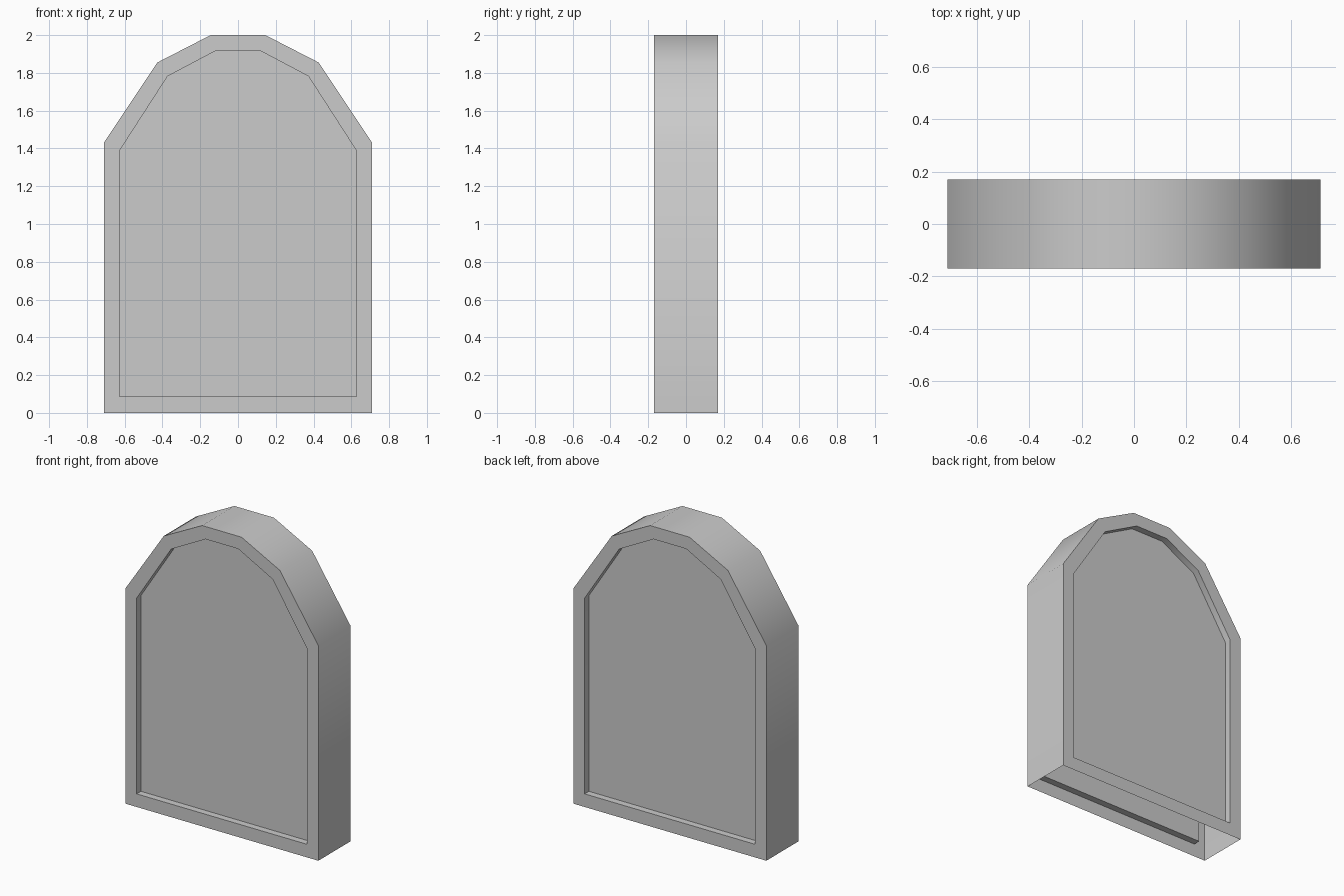
import bpy, bmesh, math

cube = bpy.data.objects.get("Cube")
if cube:
    bpy.data.objects.remove(cube, do_unlink=True)

HALF_DEPTH = 0.17
RECESS = 0.045

# Right halves of the arched outlines, from bottom to top
OUTER = [(0.71, 0), (0.71, 1.43), (0.427, 1.855), (0.145, 2)]
INNER = [(0.627, 0.087), (0.627, 1.388), (0.373, 1.782), (0.12, 1.916)]


def grey_material():
    mat = bpy.data.materials.new("plain_grey")
    colour = (0.6, 0.6, 0.6, 1)
    mat.use_nodes = True
    mat.diffuse_color = colour
    for node in mat.node_tree.nodes:
        if node.type == 'BSDF_PRINCIPLED':
            node.inputs["Base Color"].default_value = colour
    return mat


def arch_loop(bm, half, y):
    """Mirror a half outline into a closed ring of vertices."""
    points = half + [(-x, z) for x, z in reversed(half)]
    return [bm.verts.new((x, y, z)) for x, z in points]


def bridge(bm, a, b, closed=True):
    """Join two rings with quads; an open bridge skips the bottom edge."""
    n = len(a)
    for i in range(n if closed else n - 1):
        j = (i + 1) % n
        bm.faces.new((a[i], a[j], b[j], b[i]))


bm = bmesh.new()
rims = []
for side in (-1, 1):
    # Frame, recess wall and sunken panel on each face
    rim = arch_loop(bm, OUTER, side * HALF_DEPTH)
    lip = arch_loop(bm, INNER, side * HALF_DEPTH)
    panel = arch_loop(bm, INNER, side * (HALF_DEPTH - RECESS))
    bridge(bm, rim, lip)
    bridge(bm, lip, panel)
    bm.faces.new(panel)
    rims.append(rim)

# Outer wall, left open underneath
bridge(bm, rims[0], rims[1], closed=False)
bmesh.ops.recalc_face_normals(bm, faces=bm.faces[:])

mesh = bpy.data.meshes.new("arched_slab")
bm.to_mesh(mesh)
bm.free()
slab = bpy.data.objects.new("arched_slab", mesh)
bpy.context.collection.objects.link(slab)
mesh.materials.append(grey_material())

# Smooth the arch, keep the frame edges crisp
bpy.ops.object.select_all(action='DESELECT')
slab.select_set(True)
bpy.context.view_layer.objects.active = slab
bpy.ops.object.shade_smooth_by_angle(angle=math.radians(40))
